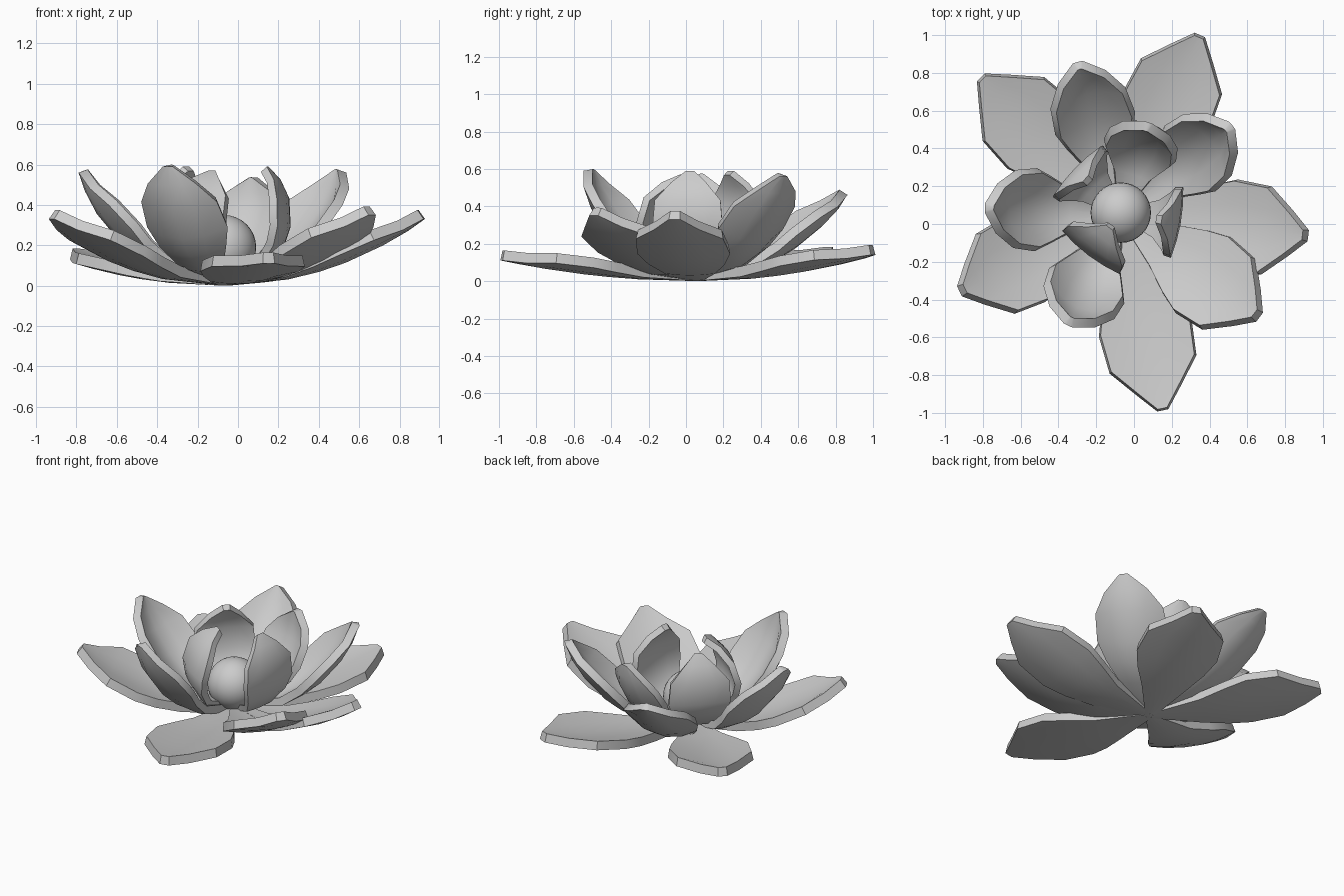
import bpy, bmesh, math
from mathutils import Vector

if "Cube" in bpy.data.objects:
    bpy.data.objects.remove(bpy.data.objects["Cube"], do_unlink=True)

stone = bpy.data.materials.new("pale_grey")
stone.use_nodes = True
grey = (0.6, 0.6, 0.6, 1)
stone.diffuse_color = grey
stone.node_tree.nodes["Principled BSDF"].inputs["Base Color"].default_value = grey

CENTRE = Vector((-0.07, 0.06, 0))
COLUMNS = 4


def petal(name, angle, reach, rise, half_width, shoulder, cup, thickness, lift):
    """Curl a cupped petal along an arc that starts flat and ends at (reach, rise)."""
    # outline: position along the spine, share of the half width
    outline = [(0, 0.1), (0.3, 0.55), (0.45, 0.83), (0.58, 1),
               (0.77, 0.94), (0.9, shoulder), (1, 0.12)]
    bend = 2 * math.atan2(rise, reach)
    radius = math.hypot(reach, rise) / (2 * math.sin(bend / 2))
    a = math.radians(angle)
    out = Vector((math.cos(a), math.sin(a), 0))
    side = Vector((-math.sin(a), math.cos(a), 0))
    up = Vector((0, 0, 1))
    bm = bmesh.new()
    rows = []
    for s, share in outline:
        e = bend * s
        spine = CENTRE + out * radius * math.sin(e) + up * (lift + radius * (1 - math.cos(e)))
        normal = up * math.cos(e) - out * math.sin(e)
        row = []
        for i in range(COLUMNS + 1):
            u = 2 * i / COLUMNS - 1
            row.append(bm.verts.new(spine + side * u * share * half_width
                                    + normal * cup * (u * share) ** 2))
        rows.append(row)
    for r0, r1 in zip(rows, rows[1:]):
        for i in range(COLUMNS):
            bm.faces.new((r0[i], r1[i], r1[i + 1], r0[i + 1]))
    bm.normal_update()
    mesh = bpy.data.meshes.new(name)
    bm.to_mesh(mesh)
    bm.free()
    mesh.materials.append(stone)
    obj = bpy.data.objects.new(name, mesh)
    bpy.context.collection.objects.link(obj)
    solid = obj.modifiers.new("thickness", "SOLIDIFY")
    solid.thickness = thickness
    solid.offset = 1
    bpy.ops.object.select_all(action="DESELECT")
    bpy.context.view_layer.objects.active = obj
    obj.select_set(True)
    bpy.ops.object.modifier_apply(modifier=solid.name)
    bpy.ops.object.shade_smooth_by_angle(angle=math.radians(35))


# rings: half width, shoulder, cup depth, thickness, lift, then (angle, reach, rise) per petal
RINGS = {
    "outer_petal": (0.25, 0.48, 0.035, 0.055, 0.0, [
        (66, 1.03, 0.14), (136, 1.03, 0.13), (206, 0.95, 0.33),
        (-78, 1.07, 0.11), (-37, 0.92, 0.35), (-7, 1.0, 0.33)]),
    "middle_petal": (0.22, 0.6, 0.09, 0.05, 0.01, [
        (38, 0.75, 0.55), (106, 0.83, 0.45), (178, 0.72, 0.55), (245, 0.66, 0.58)]),
    "cupped_petal": (0.2, 0.65, 0.07, 0.05, 0.015, [(73, 0.5, 0.52)]),
    "inner_petal": (0.19, 0.5, 0.02, 0.04, 0.02, [
        (136, 0.26, 0.57), (233, 0.1, 0.55), (-10, 0.22, 0.57)]),
}
for ring, (*shape, spots) in RINGS.items():
    for n, spot in enumerate(spots, 1):
        petal(f"{ring}_{n}", *spot, *shape)

# round flower centre
bpy.ops.mesh.primitive_uv_sphere_add(segments=32, ring_count=16, radius=0.16,
                                     location=CENTRE + Vector((0, 0, 0.19)))
heart = bpy.context.object
heart.name = "flower_centre"
heart.data.materials.append(stone)
bpy.ops.object.shade_smooth()
